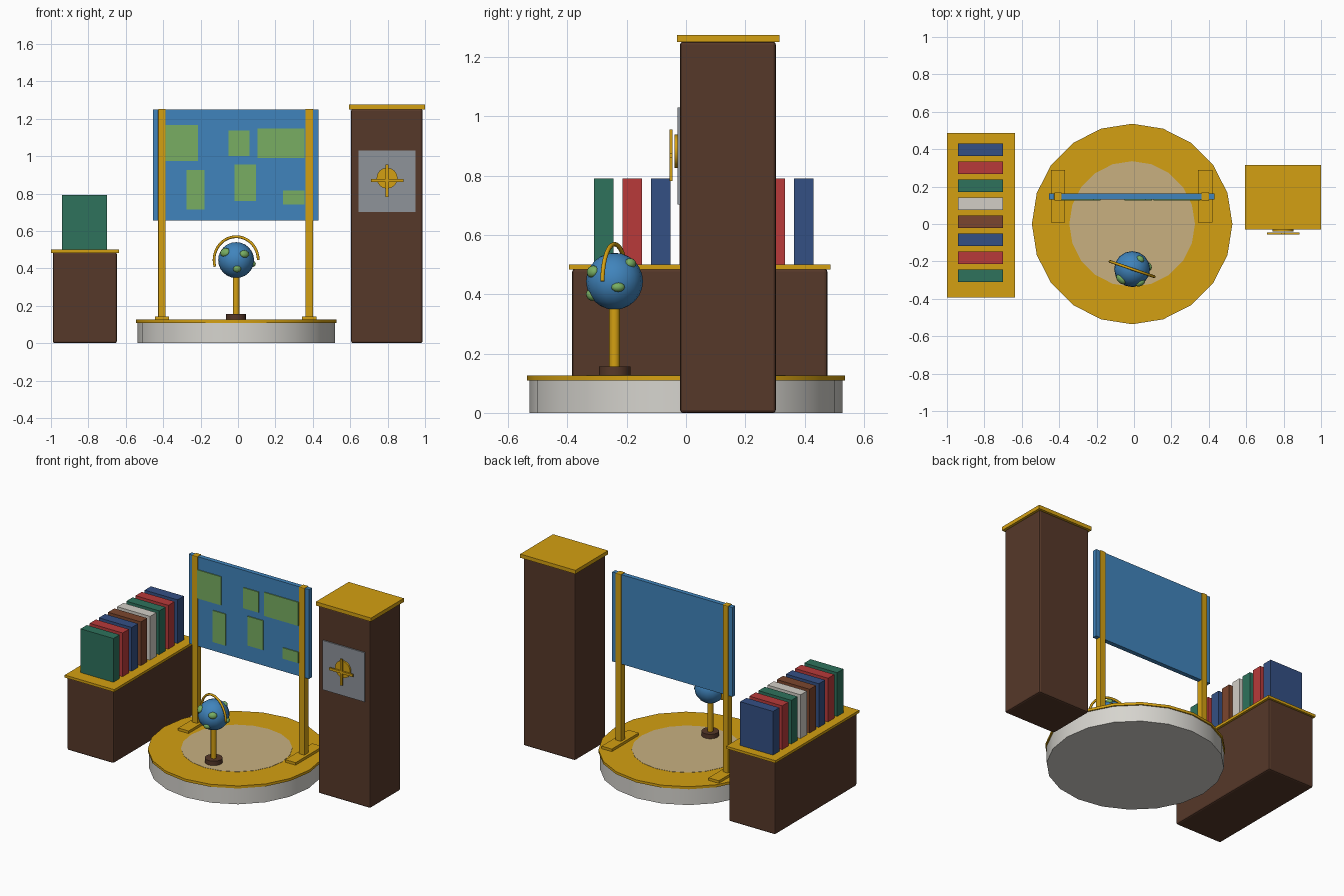
import bpy, bmesh, math
from mathutils import Vector, Matrix

if "Cube" in bpy.data.objects:
    bpy.data.objects.remove(bpy.data.objects["Cube"])

CX = -0.01  # centre of the round platform


def lin(c):
    c /= 255
    return c / 12.92 if c <= 0.04045 else ((c + 0.055) / 1.055) ** 2.4


def mat(name, r, g, b):
    m = bpy.data.materials.new(name)
    m.diffuse_color = (lin(r), lin(g), lin(b), 1)
    m.use_nodes = True
    m.node_tree.nodes["Principled BSDF"].inputs["Base Color"].default_value = m.diffuse_color
    return m


GOLD = mat("gold", 212, 160, 18)
WOOD = mat("dark_wood", 86, 56, 41)
STONE = mat("pale_stone", 214, 212, 206)
TAN = mat("tan", 200, 176, 128)
SEA = mat("sea_blue", 64, 132, 188)
LAND = mat("land_green", 120, 174, 98)
STEEL = mat("steel", 142, 147, 154)
BLUE = mat("book_blue", 52, 80, 132)
RED = mat("book_red", 184, 58, 58)
GREEN = mat("book_green", 46, 114, 92)
WHITE = mat("book_white", 210, 206, 198)
BROWN = mat("book_brown", 124, 70, 46)


def finish(name, bm, material, smooth=False):
    me = bpy.data.meshes.new(name)
    bm.to_mesh(me)
    bm.free()
    ob = bpy.data.objects.new(name, me)
    bpy.context.collection.objects.link(ob)
    me.materials.append(material)
    if smooth:
        bpy.ops.object.select_all(action='DESELECT')
        bpy.context.view_layer.objects.active = ob
        ob.select_set(True)
        bpy.ops.object.shade_smooth_by_angle(angle=math.radians(40))
    return ob


def box(name, x, y, z, material, bevel=0):
    """Box from (min, max) pairs."""
    bm = bmesh.new()
    size = [b - a for a, b in (x, y, z)]
    mid = [(a + b) / 2 for a, b in (x, y, z)]
    bmesh.ops.create_cube(bm, size=1, matrix=Matrix.Translation(mid) @ Matrix.Diagonal((*size, 1)))
    if bevel:
        bmesh.ops.bevel(bm, geom=bm.edges[:], offset=bevel, segments=2, profile=0.5, affect='EDGES')
    return finish(name, bm, material)


def cyl(name, loc, r, depth, material, sides=20, rot=None):
    bm = bmesh.new()
    m = Matrix.Translation(loc) @ (rot or Matrix())
    bmesh.ops.create_cone(bm, cap_ends=True, segments=sides, radius1=r, radius2=r, depth=depth, matrix=m)
    return finish(name, bm, material, True)


# Round platform
cyl("platform_base", (CX, 0, 0.055), 0.528, 0.11, STONE)
cyl("platform_top", (CX, 0, 0.1175), 0.536, 0.017, GOLD)
cyl("platform_inlay", (CX, 0, 0.122), 0.336, 0.011, TAN)

# Map board with land patches
box("map_board", (-0.455, 0.43), (0.132, 0.162), (0.655, 1.25), SEA)
patches = [(-0.40, -0.215, 0.975, 1.165), (-0.05, 0.062, 1.0, 1.137), (0.105, 0.355, 0.99, 1.147),
           (-0.275, -0.18, 0.715, 0.925), (-0.02, 0.095, 0.76, 0.955), (0.24, 0.355, 0.742, 0.815)]
for i, (x0, x1, z0, z1) in enumerate(patches):
    box(f"map_land_{i + 1}", (x0, x1), (0.126, 0.134), (z0, z1), LAND)

# Board posts and feet
for side, x in (("left", -0.407), ("right", 0.381)):
    box(f"{side}_post", (x - 0.02, x + 0.02), (0.125, 0.169), (0.125, 1.253), GOLD, 0.004)
    box(f"{side}_foot", (x - 0.038, x + 0.038), (0.007, 0.29), (0.122, 0.143), GOLD)

# Globe on its stand
G = Vector((CX, -0.241, 0.444))
cyl("globe_foot", (G.x, G.y, 0.141), 0.053, 0.032, WOOD, 16)
cyl("globe_pole", (G.x, G.y, 0.255), 0.018, 0.2, GOLD, 12)
bm = bmesh.new()
bmesh.ops.create_uvsphere(bm, u_segments=16, v_segments=12, radius=0.096, matrix=Matrix.Translation(G))
finish("globe", bm, SEA, True)

# Land bumps, lying flat on the globe: direction, width, height
bumps = [((-0.065, -0.06, 0.045), 0.032, 0.025), ((0.005, -0.075, -0.045), 0.022, 0.02),
         ((0.045, -0.075, 0.033), 0.027, 0.021), ((0.088, 0.012, -0.02), 0.023, 0.016),
         ((0.045, 0.055, 0.062), 0.022, 0.018)]
for i, (d, w, h) in enumerate(bumps):
    n = Vector(d).normalized()
    m = (Matrix.Translation(G + n * 0.092) @ n.to_track_quat('Z', 'Y').to_matrix().to_4x4()
         @ Matrix.Diagonal((w, h, 0.016, 1)))
    bm = bmesh.new()
    bmesh.ops.create_uvsphere(bm, u_segments=12, v_segments=8, radius=1, matrix=m)
    finish(f"globe_land_{i + 1}", bm, LAND, True)

# Curved arm around the globe
cu = bpy.data.curves.new("globe_arm", 'CURVE')
cu.dimensions = '3D'
cu.bevel_depth = 0.0075
cu.bevel_resolution = 2
cu.use_fill_caps = True
sp = cu.splines.new('POLY')
sp.points.add(24)
for i, p in enumerate(sp.points):
    a = math.radians(196 * i / 24)
    p.co = (0.125 * math.cos(a), 0, 0.125 * math.sin(a), 1)
cu.materials.append(GOLD)
arm = bpy.data.objects.new("globe_arm", cu)
arm.location = G
arm.rotation_euler.z = math.radians(-19)
bpy.context.collection.objects.link(arm)

# Low bookcase with a row of books
box("bookcase", (-0.99, -0.648), (-0.384, 0.477), (0, 0.486), WOOD, 0.01)
box("bookcase_top", (-1.0, -0.636), (-0.394, 0.487), (0.483, 0.5), GOLD)
for i, m in enumerate((BLUE, RED, GREEN, WHITE, BROWN, BLUE, RED, GREEN)):
    y = 0.397 - 0.0963 * i
    box(f"book_{i + 1}", (-0.942, -0.7), (y - 0.033, y + 0.033), (0.498, 0.791), m)

# Tall cabinet
box("cabinet", (0.605, 0.987), (-0.02, 0.303), (0, 1.252), WOOD, 0.01)
box("cabinet_top", (0.594, 1.0), (-0.03, 0.315), (1.25, 1.275), GOLD)
box("cabinet_panel", (0.643, 0.95), (-0.028, -0.018), (0.702, 1.03), STEEL)

# Dial with a crossed handle
cyl("dial", (0.797, -0.032, 0.882), 0.056, 0.014, GOLD, 16, Matrix.Rotation(math.pi / 2, 4, 'X'))
box("handle_across", (0.71, 0.884), (-0.056, -0.046), (0.861, 0.877), GOLD)
box("handle_upright", (0.789, 0.805), (-0.056, -0.046), (0.782, 0.955), GOLD)
